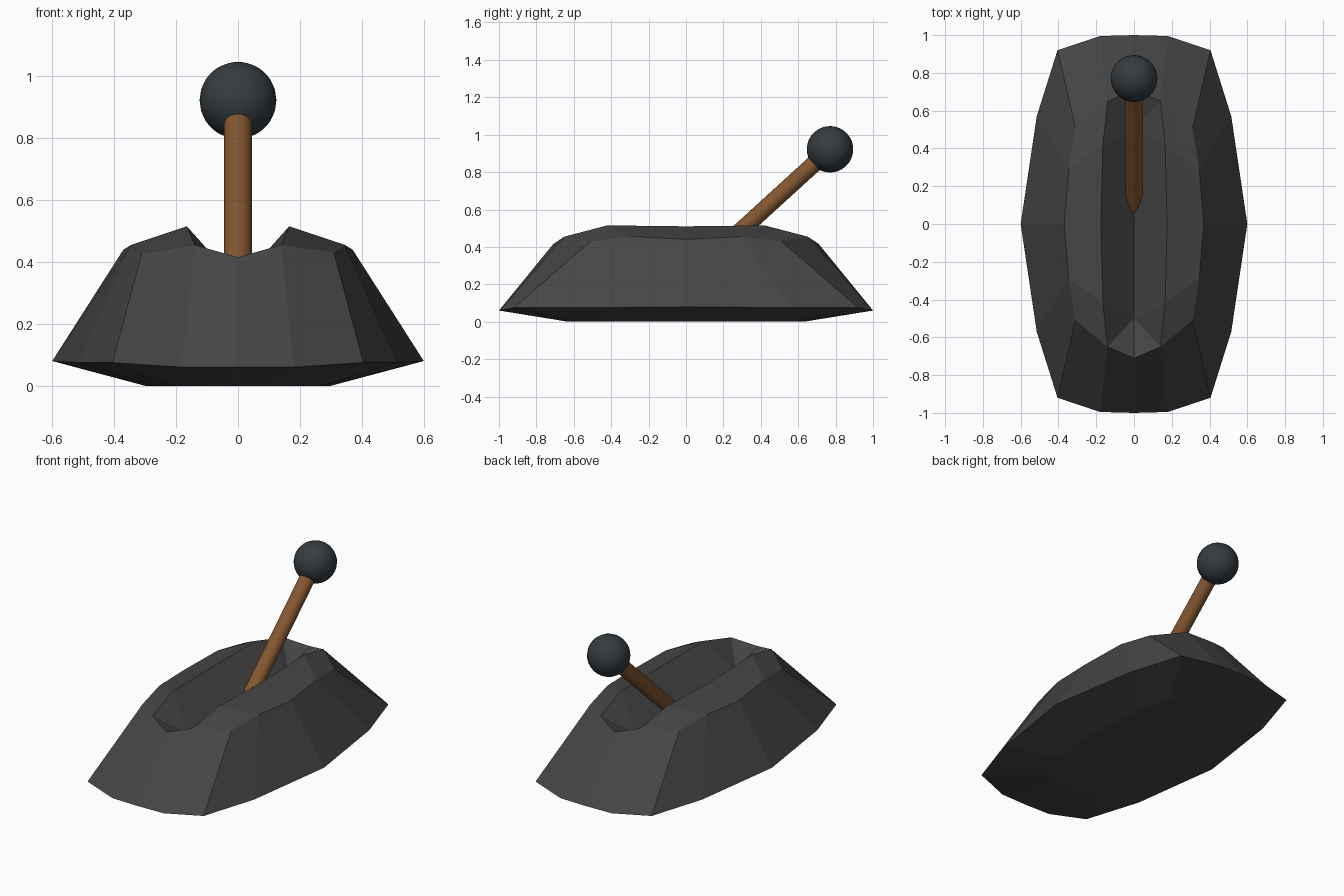
import bpy, bmesh
from mathutils import Vector

if "Cube" in bpy.data.objects:
    bpy.data.objects.remove(bpy.data.objects["Cube"])


def paint(obj, name, color):
    mat = bpy.data.materials.new(name)
    mat.diffuse_color = (*color, 1)
    mat.use_nodes = True
    mat.node_tree.nodes["Principled BSDF"].inputs["Base Color"].default_value = mat.diffuse_color
    obj.data.materials.append(mat)


# Base: quarter profiles (side to end), from underside to slot floor
quarter_rings = [
    [(.30, 0, 0), (.27, .36, 0), (.21, .58, 0), (.09, .63, 0), (0, .63, 0)],
    [(.60, 0, .08), (.515, .57, .075), (.405, .92, .075), (.18, .995, .06), (0, 1, .06)],
    [(.37, 0, .44), (.345, .29, .455), (.31, .51, .43), (.14, .65, .455), (0, .71, .415)],
    [(.175, 0, .51), (.165, .42, .515), (.14, .65, .455), (.14, .65, .455), (0, .71, .415)],
    [(0, 0, .33)] + [(0, .50, .33)] * 4,
]


def full_ring(q):
    right = q + [(-x, y, z) for x, y, z in q[-2::-1]]
    return right + [(x, -y, z) for x, y, z in right[-2:0:-1]]


bm = bmesh.new()
cache = {}


def vert(p):
    if p not in cache:
        cache[p] = bm.verts.new(p)
    return cache[p]


rings = [[vert(tuple(c + 0.0 for c in p)) for p in full_ring(q)] for q in quarter_rings]
bm.faces.new(rings[0][::-1])
for lower, upper in zip(rings, rings[1:]):
    for i in range(len(lower)):
        j = (i + 1) % len(lower)
        corners = list(dict.fromkeys([lower[i], lower[j], upper[j], upper[i]]))
        if len(corners) > 2:
            bm.faces.new(corners)
bmesh.ops.recalc_face_normals(bm, faces=bm.faces)
mesh = bpy.data.meshes.new("lever_base")
bm.to_mesh(mesh)
bm.free()
base = bpy.data.objects.new("lever_base", mesh)
bpy.context.collection.objects.link(base)
paint(base, "dark_grey", (.06, .06, .06))

# Slanted stick running from inside the base into the knob
start, end = Vector((0, 0, .22)), Vector((0, .77, .922))
axis = end - start
bpy.ops.mesh.primitive_cylinder_add(vertices=32, radius=.045, depth=axis.length,
                                    location=(start + end) / 2)
stick = bpy.context.object
stick.name = "stick"
stick.rotation_euler = axis.to_track_quat('Z', 'Y').to_euler()
bpy.ops.object.shade_smooth_by_angle()
paint(stick, "wood_brown", (.23, .095, .03))

# Round knob
bpy.ops.mesh.primitive_uv_sphere_add(segments=32, ring_count=16, radius=.124, location=end)
knob = bpy.context.object
knob.name = "knob"
knob.rotation_euler = stick.rotation_euler
bpy.ops.object.shade_smooth_by_angle()
paint(knob, "slate", (.035, .045, .052))
